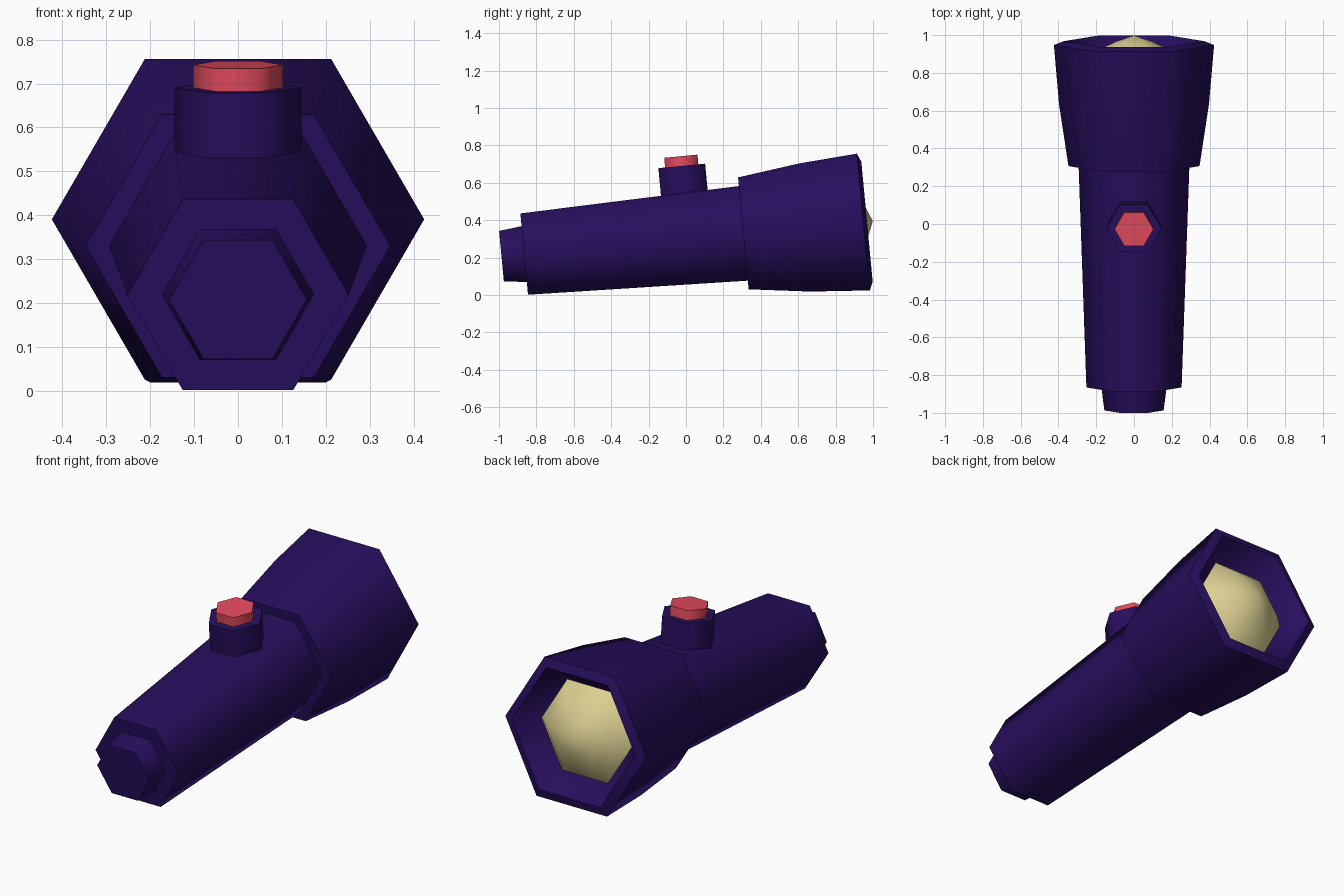
import bpy, bmesh, math
from mathutils import Matrix

if "Cube" in bpy.data.objects:
    bpy.data.objects.remove(bpy.data.objects["Cube"], do_unlink=True)


def make_material(name, rgb):
    mat = bpy.data.materials.new(name)
    mat.use_nodes = True
    mat.diffuse_color = (*rgb, 1)
    mat.node_tree.nodes["Principled BSDF"].inputs["Base Color"].default_value = (*rgb, 1)
    return mat


navy = make_material("dark navy", (0.02, 0.0045, 0.11))
red = make_material("button red", (0.78, 0.07, 0.11))
cream = make_material("lens cream", (0.74, 0.65, 0.3))

# Torch axis: runs front to back, tipped slightly upward
TILT = Matrix.Translation((0, 0, 0.301)) @ Matrix.Rotation(math.radians(5.4), 4, "X")
ALONG = TILT @ Matrix.Rotation(math.radians(-90), 4, "X")
SWITCH = TILT @ Matrix.Translation((0, 0.014, 0))


def hex_loft(name, profile, mat, matrix):
    """Six-sided solid of revolution from (radius, position) pairs, closed at both ends."""
    bm = bmesh.new()
    rings = []
    for radius, pos in profile:
        rings.append([bm.verts.new((radius * math.cos(k * math.pi / 3),
                                    radius * math.sin(k * math.pi / 3), pos))
                      for k in range(6)])
    for a, b in zip(rings, rings[1:]):
        for k in range(6):
            n = (k + 1) % 6
            bm.faces.new((a[k], a[n], b[n], b[k]))
    bm.faces.new(rings[0][::-1])
    bm.faces.new(rings[-1])
    bmesh.ops.remove_doubles(bm, verts=bm.verts, dist=0.0001)
    bmesh.ops.recalc_face_normals(bm, faces=bm.faces)
    bm.transform(matrix)
    mesh = bpy.data.meshes.new(name)
    bm.to_mesh(mesh)
    bm.free()
    mesh.materials.append(mat)
    obj = bpy.data.objects.new(name, mesh)
    bpy.context.collection.objects.link(obj)
    bpy.ops.object.select_all(action="DESELECT")
    obj.select_set(True)
    bpy.context.view_layer.objects.active = obj
    bpy.ops.object.shade_smooth_by_angle(angle=math.radians(63))
    return obj


# Handle and end cap
hex_loft("handle", [(0.252, -0.869), (0.294, 0.33)], navy, ALONG)
hex_loft("tail_cap", [(0.157, -0.991), (0.175, -0.85)], navy, ALONG)

# Flared head with a rolled rim and a recessed mouth
hex_loft("head", [(0.347, 0.308), (0.397, 0.638), (0.424, 0.952),
                  (0.372, 0.972), (0.28, 0.85)], navy, ALONG)

# Domed lens inside the mouth
hex_loft("lens", [(0.282, 0.845), (0.2, 0.92), (0.1, 0.968), (0.0, 1.003)], cream, ALONG)

# Switch on top of the handle
hex_loft("switch_housing", [(0.145, 0.2), (0.145, 0.39)], navy, SWITCH)
hex_loft("switch_button", [(0.103, 0.36), (0.103, 0.442)], red, SWITCH)
